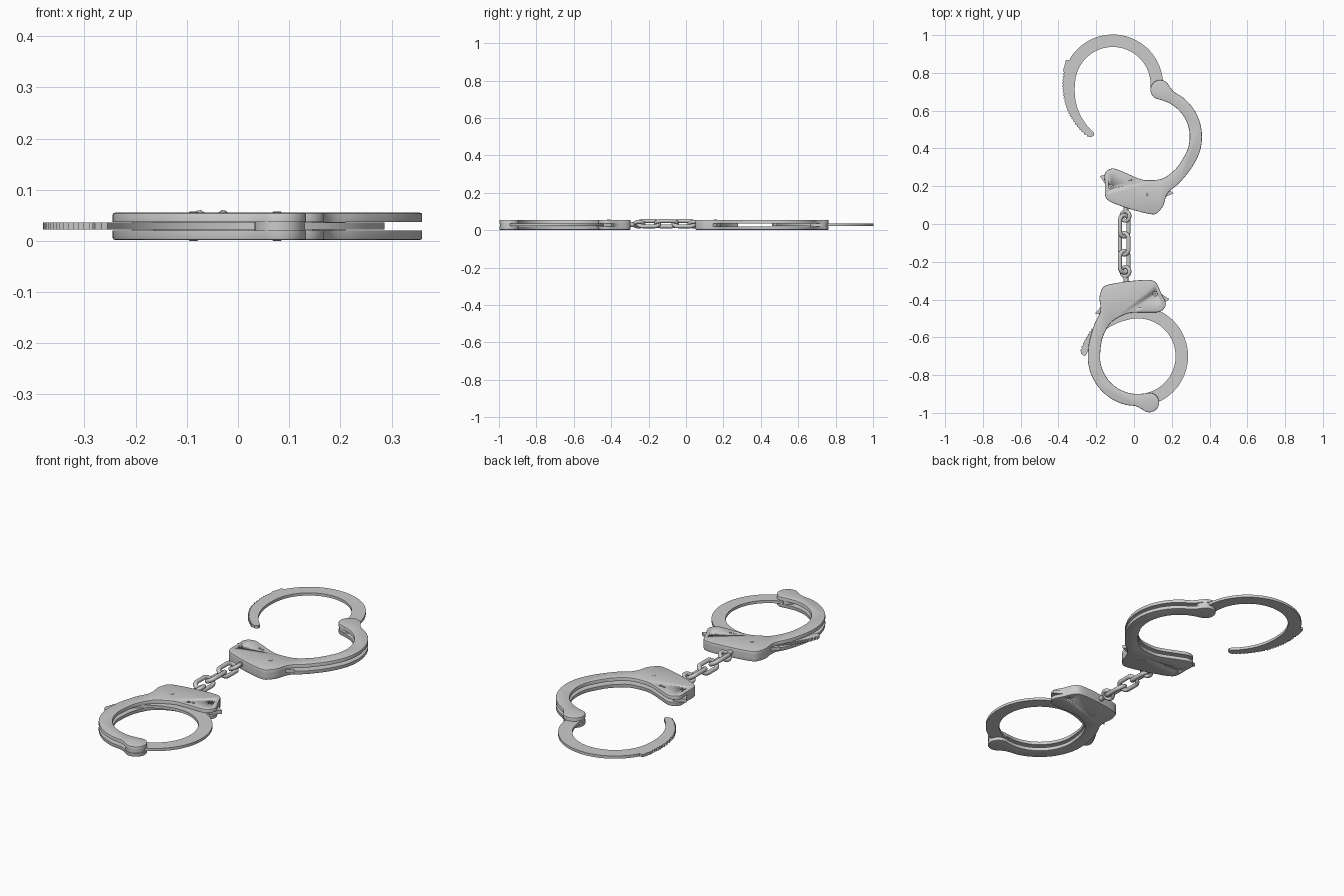
import bpy, bmesh
from math import sin, cos, radians, pi
from mathutils import Matrix, Vector

if "Cube" in bpy.data.objects:
    bpy.data.objects.remove(bpy.data.objects["Cube"])

HINGE_ANGLE = 284
HINGE = (0.061, -0.245)


def polar(r, deg, c=(0, 0)):
    return (c[0] + r * cos(radians(deg)), c[1] + r * sin(radians(deg)))


def smooth_loop(pts, n=3):
    """Closed Catmull-Rom curve through the points."""
    out, k = [], len(pts)
    for i in range(k):
        a, b, c, d = (Vector(pts[(i + j) % k]) for j in (-1, 0, 1, 2))
        for s in range(n):
            t = s / n
            p = 0.5 * (2 * b + (c - a) * t + (2 * a - 5 * b + 4 * c - d) * t * t
                       + (3 * b - a - 3 * c + d) * t ** 3)
            out.append((p.x, p.y))
    return out


def lerp(table, x):
    for (x0, y0), (x1, y1) in zip(table, table[1:]):
        if x <= x1:
            return y0 + (y1 - y0) * max(0, x - x0) / (x1 - x0)
    return table[-1][1]


def shade(ob):
    bpy.ops.object.select_all(action='DESELECT')
    ob.select_set(True)
    bpy.context.view_layer.objects.active = ob
    bpy.ops.object.shade_smooth_by_angle(angle=radians(35))


def slab(name, pts, z0, z1, matrix, round_z=(), width=0.004):
    """Extrude an outline; round only the rims lying at the heights in round_z."""
    bm = bmesh.new()
    base = bm.faces.new([bm.verts.new((x, y, z0)) for x, y in pts])
    ext = bmesh.ops.extrude_face_region(bm, geom=[base], use_keep_orig=True)
    for v in ext['geom']:
        if isinstance(v, bmesh.types.BMVert):
            v.co.z = z1
    bmesh.ops.recalc_face_normals(bm, faces=bm.faces)
    rim = [e for e in bm.edges if any(all(abs(v.co.z - z) < 1e-5 for v in e.verts) for z in round_z)]
    if rim:
        bmesh.ops.bevel(bm, geom=rim, offset=width, segments=2, profile=0.5,
                        affect='EDGES', clamp_overlap=True)
    me = bpy.data.meshes.new(name)
    bm.to_mesh(me)
    bm.free()
    ob = bpy.data.objects.new(name, me)
    bpy.context.collection.objects.link(ob)
    ob.matrix_world = matrix
    shade(ob)
    return ob


def disc(name, c, r, z0, z1, matrix, round_z=(), n=24):
    return slab(name, [polar(r, i * 360 / n, c) for i in range(n)], z0, z1, matrix, round_z, 0.0015)


# Outlines in the cuff's own frame: ring centre at origin, lock case at the top
case_outer = [(0.147, 0.287), (0.125, 0.33), (0.098, 0.388), (0.06, 0.404), (-0.02, 0.40), (-0.097, 0.39),
              (-0.176, 0.372), (-0.197, 0.338), (-0.203, 0.303), (-0.197, 0.26), (-0.203, 0.222)]
case_inner = [(-0.193, 0.07), (-0.176, 0.123), (-0.14, 0.181), (-0.07, 0.221), (-0.02, 0.231),
              (0.06, 0.232), (0.115, 0.235), (0.143, 0.258)]
cheek = smooth_loop(case_outer + [(-0.23, 0.17), (-0.254, 0.09)]
                    + [polar(0.265, a) for a in range(172, 270, 12)]
                    + [polar(0.052, a, HINGE) for a in range(228, 450, 24)]
                    + [polar(0.2, a) for a in range(278, 175, -12)] + case_inner)
filler = smooth_loop(case_outer)[:31] + [polar(0.287, a) for a in range(130, 62, -6)]

# Swinging arm with a ratchet of saw teeth and a straightening tail
outer_r = [(-76, .266), (80, .264), (82, .281), (100, .267), (119, .267), (134, .273),
           (154, .285), (165, .296), (177, .308)]
arm = [polar(0.266, a) for a in range(-74, 80, 4)] + [polar(0.264, 80.5), polar(0.281, 82), polar(0.274, 92)]
for i in range(24):
    a = 94 + i * 3.45
    arm += [polar(lerp(outer_r, a) + 0.002, a), polar(lerp(outer_r, a + 2.6) - 0.005, a + 2.6)]
arm += [polar(0.300, 177.5), polar(0.287, 179.5), polar(0.275, 179)]
arm += [polar(0.2 + 0.07 * (max(0, a - 105) / 72) ** 1.7, a) for a in range(177, -76, -4)]


def cuff(tag, centre, angle, swing):
    m = Matrix.Translation((*centre, 0)) @ Matrix.Rotation(radians(angle), 4, 'Z')
    h = Matrix.Translation((*HINGE, 0))
    arm_m = m @ h @ Matrix.Rotation(radians(swing), 4, 'Z') @ h.inverted()

    # Twin cheek plates, and the block between them in the lock case
    plates = [slab(tag + "_lower_cheek", cheek, 0.002, 0.020, m, (0.002,)),
              slab(tag + "_upper_cheek", cheek, 0.037, 0.055, m, (0.055,))]
    slab(tag + "_lock_block", filler, 0.020, 0.037, m)

    # Arm and its hinge barrel
    slab(tag + "_arm", arm, 0.022, 0.036, arm_m)
    disc(tag + "_hinge_barrel", HINGE, 0.049, 0.019, 0.038, arm_m)

    # Keyhole and lock slots cut through the plates
    cutters = [disc(tag + "_keyhole_cutter", (0.092, 0.33), 0.012, -0.01, 0.07, m),
               slab(tag + "_slot_cutter_a", [(0.002, .257), (.016, .257), (.016, .264), (0.002, .264)], .05, .06, m),
               slab(tag + "_slot_cutter_b", [(0.024, .260), (.038, .260), (.038, .267), (0.024, .267)], .05, .06, m)]
    for c in cutters:
        c.hide_render = True
        c.display_type = 'WIRE'
        c.hide_set(True)
        for p in plates if "keyhole" in c.name else plates[1:]:
            mod = p.modifiers.new("cut", 'BOOLEAN')
            mod.operation, mod.object, mod.solver = 'DIFFERENCE', c, 'EXACT'
    disc(tag + "_keyhole_post", (0.092, 0.33), 0.005, 0.003, 0.054, m, n=16)
    disc(tag + "_case_rivet", (-0.107, 0.287), 0.009, 0.0, 0.057, m, (0.0, 0.057))


cuff("closed_cuff", (0.02, -0.70), 0, 0)
cuff("open_cuff", (0.095, 0.462), 156, -86)


# Chain of three oval links, rolled alternately
def link(name, y, roll, half_len=0.0565, half_wid=0.027, wire=0.011):
    cu = bpy.data.curves.new(name, 'CURVE')
    cu.dimensions, cu.bevel_depth, cu.bevel_resolution = '3D', wire, 3
    s = half_len - half_wid
    pts = [(half_wid * cos(a), half_wid * sin(a) + side * s)
           for side, start in ((1, 0), (-1, pi)) for a in (start + i * pi / 12 for i in range(13))]
    sp = cu.splines.new('POLY')
    sp.points.add(len(pts) - 1)
    for p, (px, py) in zip(sp.points, pts):
        p.co = (px, py, 0, 1)
    sp.use_cyclic_u = True
    ob = bpy.data.objects.new(name, cu)
    bpy.context.collection.objects.link(ob)
    ob.location, ob.rotation_euler = (-0.052, y, 0.035), (0, radians(roll), 0)
    bpy.ops.object.select_all(action='DESELECT')
    ob.select_set(True)
    bpy.context.view_layer.objects.active = ob
    bpy.ops.object.convert(target='MESH')
    bpy.ops.object.shade_smooth()


for i, y in enumerate((-0.01, -0.105, -0.20)):
    link(f"chain_link_{i + 1}", y, 32 if i % 2 == 0 else -32)

# Swivel eyes and stems joining chain and cases
for tag, y, d in (("open", 0.042, 1), ("closed", -0.252, -1)):
    bpy.ops.mesh.primitive_torus_add(major_radius=0.025, minor_radius=0.01, major_segments=28, minor_segments=12,
                                     location=(-0.045, y, 0.032), rotation=(0, radians(-32), 0))
    bpy.context.object.name = tag + "_swivel_eye"
    shade(bpy.context.object)
    bpy.ops.mesh.primitive_cylinder_add(vertices=20, radius=0.013, depth=0.06,
                                        location=(-0.042, y + d * 0.055, 0.03), rotation=(pi / 2, 0, 0))
    bpy.context.object.name = tag + "_swivel_stem"
    shade(bpy.context.object)
